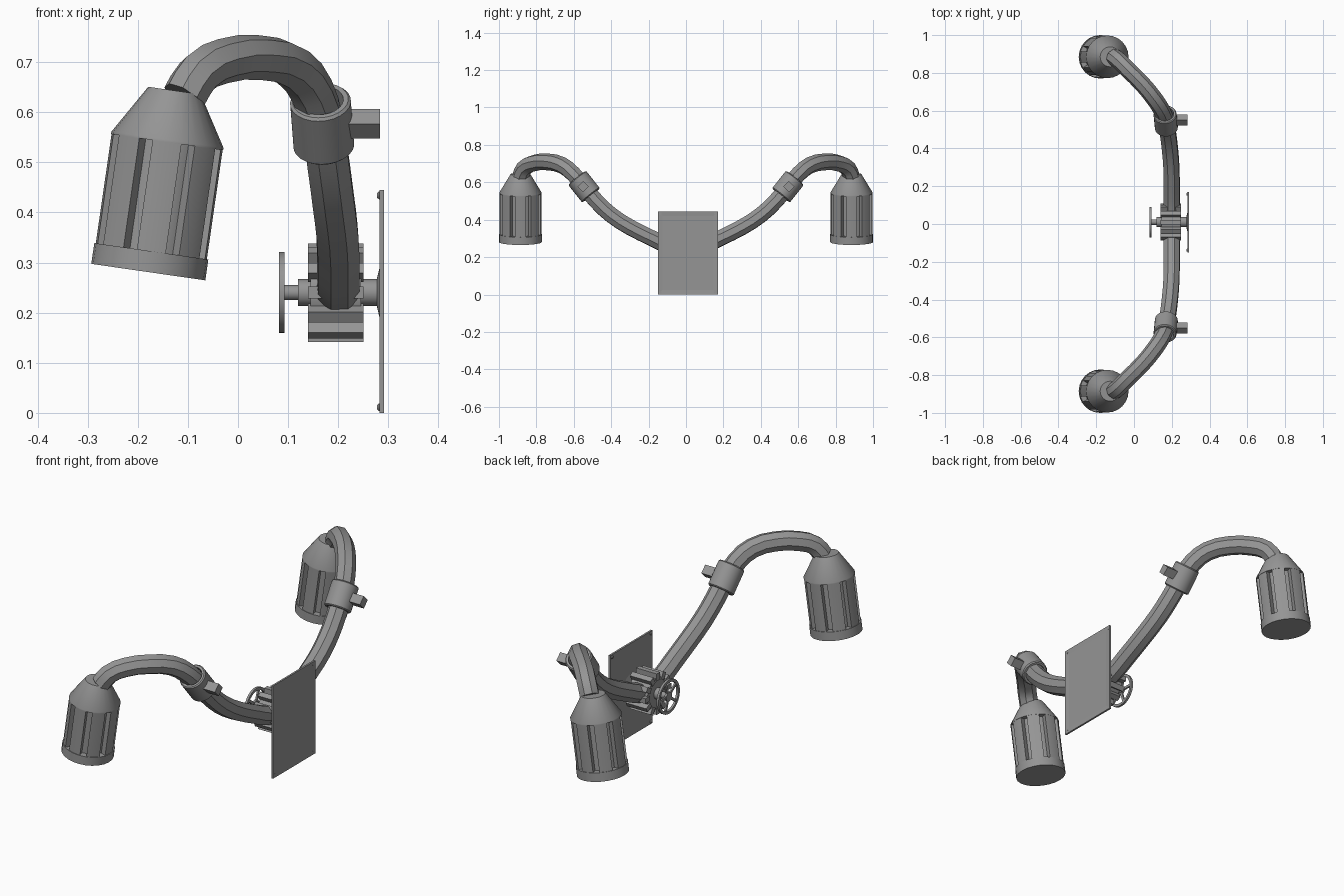
import bpy
import bmesh
import math
from mathutils import Matrix, Vector

cube = bpy.data.objects.get("Cube")
if cube:
    bpy.data.objects.remove(cube, do_unlink=True)

GREY = (0.3, 0.3, 0.3, 1)
metal = bpy.data.materials.new("grey_metal")
metal.use_nodes = True
metal.diffuse_color = GREY
metal.node_tree.nodes["Principled BSDF"].inputs["Base Color"].default_value = GREY

HUB = Vector((0.195, 0.01, 0.24))


def add_object(name, mesh, smooth=True):
    obj = bpy.data.objects.new(name, mesh)
    bpy.context.collection.objects.link(obj)
    mesh.materials.clear()
    mesh.materials.append(metal)
    if smooth:
        bpy.ops.object.select_all(action="DESELECT")
        obj.select_set(True)
        bpy.context.view_layer.objects.active = obj
        bpy.ops.object.shade_smooth_by_angle(angle=math.radians(35))
    return obj


def from_bmesh(name, bm, smooth=True):
    bmesh.ops.recalc_face_normals(bm, faces=bm.faces)
    mesh = bpy.data.meshes.new(name)
    bm.to_mesh(mesh)
    bm.free()
    return add_object(name, mesh, smooth)


def frame(origin, axis):
    """Matrix placing local z along an axis."""
    return Matrix.Translation(origin) @ Vector(axis).to_track_quat("Z", "Y").to_matrix().to_4x4()


def lathe(bm, profile, sides, matrix, closed=False):
    """Revolve (radius, height) pairs, capping the ends unless closed."""
    rings = [[bm.verts.new(matrix @ Vector((r * math.cos(a), r * math.sin(a), h)))
              for a in (math.tau * i / sides for i in range(sides))] for r, h in profile]
    pairs = list(zip(rings, rings[1:]))
    if closed:
        pairs.append((rings[-1], rings[0]))
    else:
        bm.faces.new(rings[0])
        bm.faces.new(rings[-1])
    for low, high in pairs:
        for i in range(sides):
            j = (i + 1) % sides
            bm.faces.new((low[i], low[j], high[j], high[i]))


def box(bm, size, matrix):
    return bmesh.ops.create_cube(bm, size=1, matrix=matrix @ Matrix.Diagonal((*size, 1)))


# Curved pipe: one half, mirrored across the middle
half = [(0.2, 0.1, 0.262), (0.2, 0.18, 0.3), (0.198, 0.3, 0.36), (0.19, 0.4, 0.425),
        (0.18, 0.48, 0.5), (0.168, 0.545, 0.577), (0.148, 0.6, 0.642), (0.11, 0.66, 0.69),
        (0.045, 0.74, 0.709), (-0.03, 0.815, 0.702), (-0.08, 0.865, 0.675), (-0.108, 0.885, 0.63)]
path = [(x, -y, z) for x, y, z in reversed(half)] + [(0.2, 0, 0.235)] + half
curve = bpy.data.curves.new("pipe_path", "CURVE")
curve.dimensions = "3D"
curve.bevel_depth = 0.045
curve.bevel_resolution = 2
curve.resolution_u = 2
curve.use_fill_caps = True
spline = curve.splines.new("BEZIER")
spline.bezier_points.add(len(path) - 1)
for point, co in zip(spline.bezier_points, path):
    point.co = co
    point.handle_left_type = point.handle_right_type = "AUTO"
guide = bpy.data.objects.new("pipe_guide", curve)
bpy.context.collection.objects.link(guide)
pipe_mesh = bpy.data.meshes.new_from_object(guide.evaluated_get(bpy.context.evaluated_depsgraph_get()))
bpy.data.objects.remove(guide, do_unlink=True)
add_object("curved_pipe", pipe_mesh)

for side, label in ((-1, "front"), (1, "back")):
    # Lamp housing with slots sunk into every third facet
    up = Vector((0.143, 0, 0.99)).normalized()
    foot = Vector((-0.179, 0.885 * side, 0.281))
    place = Matrix.Translation(foot) @ Matrix.Rotation(math.atan2(up.x, up.z), 4, "Y")
    bm = bmesh.new()
    lathe(bm, [(0.115, 0), (0.115, 0.042), (0.111, 0.042)], 24, place)
    lathe(bm, [(0.113, 0.262), (0.113, 0.267), (0.053, 0.366)], 24, place)
    lathe(bm, [(0.086, 0.04), (0.086, 0.264)], 24, place)
    for k in range(8):
        turns = [math.radians(45 * k + d) for d in (-15, 0, 15)]
        outline = [(0.112, a) for a in turns] + [(0.084, a) for a in reversed(turns)]
        low, high = [[bm.verts.new(place @ Vector((r * math.cos(a), r * math.sin(a), h)))
                      for r, a in outline] for h in (0.04, 0.264)]
        bm.faces.new(low)
        bm.faces.new(high)
        for i in range(6):
            j = (i + 1) % 6
            bm.faces.new((low[i], low[j], high[j], high[i]))
    from_bmesh(label + "_lamp", bm).data.polygons.foreach_get

    # Clamp collar and its square stub
    centre = Vector((0.168, 0.545 * side, 0.577))
    axis = Vector((-0.06, 0.62 * side, 0.78)).normalized()
    bm = bmesh.new()
    lathe(bm, [(0.046, -0.06), (0.056, -0.06), (0.061, -0.055), (0.061, 0.055),
               (0.056, 0.06), (0.046, 0.06)], 24, frame(centre, axis), closed=True)
    from_bmesh(label + "_collar", bm)
    bm = bmesh.new()
    box(bm, (0.09, 0.042, 0.042), Matrix.Translation((0.238, 0.55 * side, 0.577))
        @ Matrix.Rotation(math.radians(45), 4, "X"))
    from_bmesh(label + "_collar_stub", bm, False)

# Ribbed hub
across = frame(HUB, (1, 0, 0))
bm = bmesh.new()
lathe(bm, [(0.076, -0.05), (0.076, 0.05)], 24, across)
for k in range(12):
    turn = Matrix.Rotation(math.tau * k / 12, 4, "Z")
    box(bm, (0.035, 0.024, 0.11), across @ turn @ Matrix.Translation((0.081, 0, 0)))
from_bmesh("ribbed_hub", bm)

# Axle flaring into the wall plate
bm = bmesh.new()
lathe(bm, [(0.015, -0.113), (0.015, -0.075), (0.027, -0.075), (0.027, 0.082),
           (0.06, 0.09)], 20, across)
from_bmesh("axle", bm)

# Spoked handwheel
bm = bmesh.new()
lathe(bm, [(0.068, -0.113), (0.081, -0.113), (0.081, -0.102), (0.068, -0.102)], 32, across, closed=True)
lathe(bm, [(0.022, -0.113), (0.022, -0.102)], 16, across)
for k in range(5):
    turn = Matrix.Rotation(math.tau * k / 5, 4, "Z")
    box(bm, (0.06, 0.012, 0.008), across @ turn @ Matrix.Translation((0.043, 0, -0.1075)))
from_bmesh("handwheel", bm)

# Wall plate with a sunken panel on both faces
bm = bmesh.new()
box(bm, (0.009, 0.32, 0.445), Matrix.Translation((0.287, 0.01, 0.2225)))
bm.normal_update()
broad = [f for f in bm.faces if abs(f.normal.x) > 0.9]
bmesh.ops.inset_individual(bm, faces=broad, thickness=0.036, depth=-0.002)
from_bmesh("wall_plate", bm, False)

# Corner bolts
bm = bmesh.new()
for y in (-0.138, 0.158):
    for z in (0.011, 0.434):
        lathe(bm, [(0.004, -0.007), (0.008, -0.003), (0.008, 0.007)], 10, frame((0.284, y, z), (1, 0, 0)))
from_bmesh("corner_bolts", bm)
